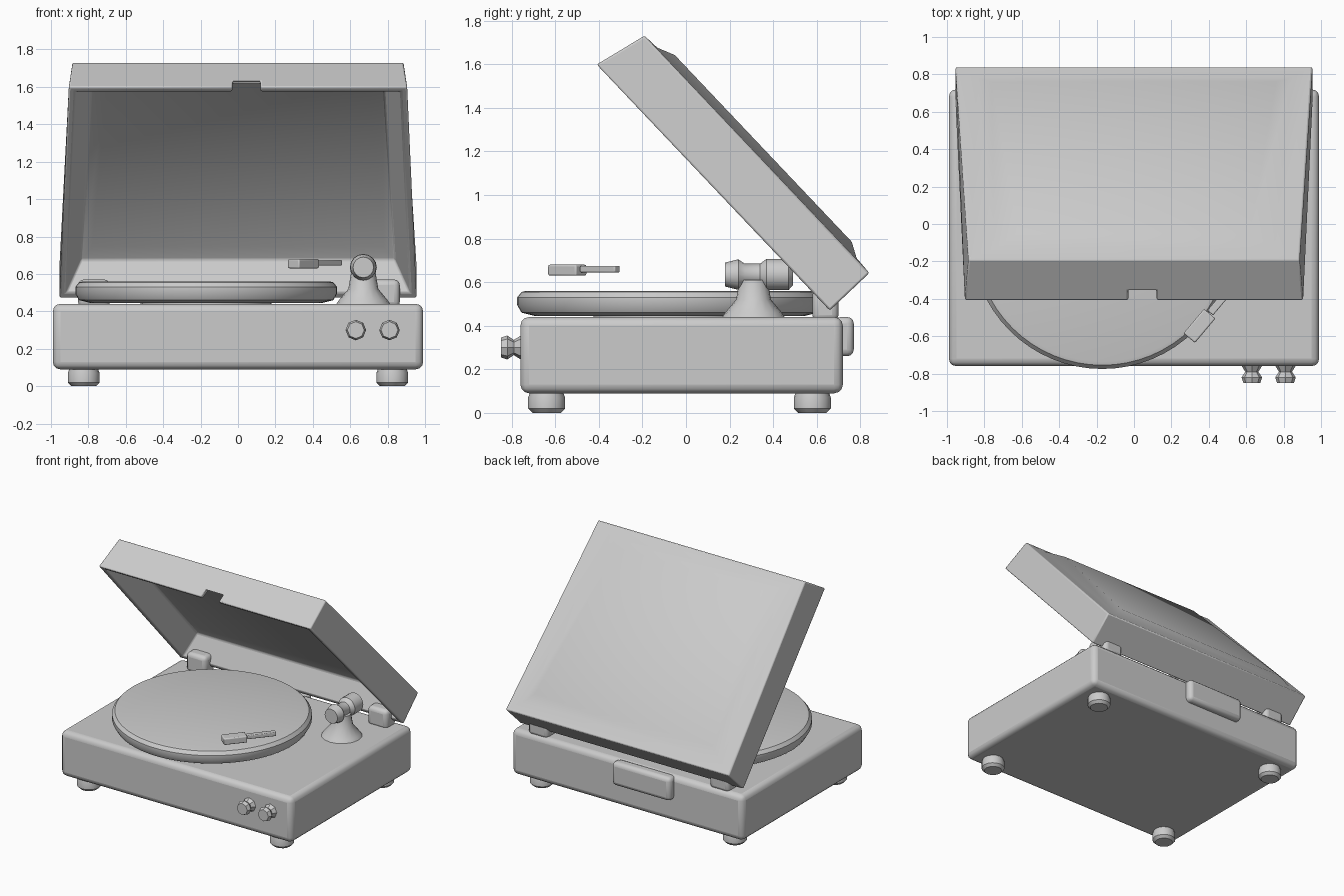
import bpy, bmesh, math
from mathutils import Vector, Matrix

if "Cube" in bpy.data.objects:
    bpy.data.objects.remove(bpy.data.objects["Cube"], do_unlink=True)

grey = bpy.data.materials.new("plain grey")
grey.use_nodes = True
grey.diffuse_color = (0.6, 0.6, 0.6, 1)
grey.node_tree.nodes["Principled BSDF"].inputs["Base Color"].default_value = (0.6, 0.6, 0.6, 1)


def finish(name, bm, bevel=0, segments=3, angle=35):
    """Turn a bmesh into a smooth shaded object with soft edges."""
    bmesh.ops.recalc_face_normals(bm, faces=bm.faces)
    mesh = bpy.data.meshes.new(name)
    bm.to_mesh(mesh)
    bm.free()
    ob = bpy.data.objects.new(name, mesh)
    bpy.context.collection.objects.link(ob)
    mesh.materials.append(grey)
    bpy.ops.object.select_all(action="DESELECT")
    ob.select_set(True)
    bpy.context.view_layer.objects.active = ob
    bpy.ops.object.shade_smooth_by_angle(angle=math.radians(angle))
    if bevel:
        mod = ob.modifiers.new("soft edges", "BEVEL")
        mod.width, mod.segments = bevel, segments
        mod.limit_method, mod.angle_limit = "ANGLE", math.radians(30)
    return ob


def box(name, low, high, bevel=0, turn=0):
    low, high = Vector(low), Vector(high)
    bm = bmesh.new()
    bmesh.ops.create_cube(bm, size=1, matrix=Matrix.Translation((low + high) / 2)
                          @ Matrix.Rotation(turn, 4, "Z")
                          @ Matrix.Diagonal((*(high - low), 1)))
    return finish(name, bm, bevel)


def turned(name, profile, place, sides=32, bevel=0, axis="Z"):
    """Stack rings of (radius, height) along an axis and close both ends."""
    bm = bmesh.new()
    rings = []
    for r, h in profile:
        rings.append([bm.verts.new((r * math.cos(a), r * math.sin(a), h))
                      for a in (math.tau * i / sides for i in range(sides))])
    for a, b in zip(rings, rings[1:]):
        for i in range(sides):
            j = (i + 1) % sides
            bm.faces.new((a[i], a[j], b[j], b[i]))
    bm.faces.new(rings[0][::-1])
    bm.faces.new(rings[-1])
    spin = Matrix.Rotation(math.pi / 2, 4, "X") if axis == "-Y" else Matrix()
    bm.transform(Matrix.Translation(place) @ spin)
    return finish(name, bm, bevel)


# Case with its rear socket block
box("case", (-0.99, -0.76, 0.09), (0.99, 0.72, 0.44), 0.04)
box("rear_block", (-0.4, 0.68, 0.26), (0.1, 0.77, 0.44), 0.03)

# Feet
for side, x in (("right", -0.825), ("left", 0.825)):
    for end, y in (("front", -0.64), ("back", 0.58)):
        turned(f"{end}_{side}_foot", [(0.065, 0), (0.085, 0.02), (0.085, 0.07), (0.07, 0.11)],
               (x, y, 0), 16)

# Front knobs
for name, x in (("inner_knob", 0.63), ("outer_knob", 0.81)):
    turned(name, [(0.06, 0), (0.035, 0.04), (0.055, 0.07), (0.045, 0.1)],
           (x, -0.75, 0.3), 8, axis="-Y")

# Platter on a short spindle boss
turned("platter_boss", [(0.35, 0), (0.35, 0.05)], (-0.17, -0.075, 0.42))
turned("platter", [(0.62, 0), (0.68, 0.015), (0.7, 0.05), (0.7, 0.085), (0.68, 0.11), (0.66, 0.115)],
       (-0.17, -0.075, 0.445), 64)

# Tone arm pivot and cartridge head
turned("arm_pillar", [(0.15, 0), (0.13, 0.03), (0.08, 0.09), (0.065, 0.18)], (0.67, 0.31, 0.43), 16)
turned("arm_pivot", [(0.05, 0), (0.072, 0.02), (0.072, 0.12), (0.05, 0.15),
                     (0.05, 0.22), (0.07, 0.25), (0.055, 0.31)], (0.67, 0.49, 0.635), 16, axis="-Y")
swing = math.radians(-40)
box("cartridge_head", (0.31, -0.63, 0.63), (0.39, -0.46, 0.68), 0.008, swing)
box("cartridge_lift", (0.455, -0.5, 0.645), (0.495, -0.29, 0.675), 0.006, swing)

# Hinges
for side, x in (("right", -0.77), ("left", 0.78)):
    box(f"{side}_hinge", (x - 0.085, 0.58, 0.42), (x + 0.085, 0.7, 0.57), 0.03)

# Lid: nested rectangles from the inner floor, over the rim, to the raised outer panel
# Each ring: hinge end, half width there, free end, half width there, depth
lid_rings = [
    (0.19, 0.78, 1.40, 0.70, 0.20),
    (0.12, 0.84, 1.46, 0.78, 0.17),
    (0.04, 0.92, 1.52, 0.87, 0.0),
    (0.0, 0.955, 1.555, 0.905, 0.0),
    (0.0, 0.955, 1.50, 0.885, 0.25),
    (0.09, 0.84, 1.42, 0.75, 0.255),
    (0.16, 0.76, 1.34, 0.62, 0.29),
]
along, outward = Vector((0, -0.688, 0.726)), Vector((0, 0.726, 0.688))
corner = Vector((0, 0.66, 0.47))
bm = bmesh.new()
loops = []
for u0, w0, u1, w1, depth in lid_rings:
    loops.append([bm.verts.new(corner + along * u + outward * depth + Vector((x, 0, 0)))
                  for u, x in ((u0, -w0), (u0, w0), (u1, w1), (u1, -w1))])
for a, b in zip(loops, loops[1:]):
    for i in range(4):
        j = (i + 1) % 4
        bm.faces.new((a[i], a[j], b[j], b[i]))
bm.faces.new(loops[0])
bm.faces.new(loops[-1])
lid = finish("lid", bm)

# Finger notch in the free edge of the lid
cutter = box("notch_cutter", (-0.03, -0.5, 1.5), (0.12, -0.3, 1.63))
cutter.hide_render = True
cutter.hide_set(True)
notch = lid.modifiers.new("finger notch", "BOOLEAN")
notch.operation, notch.object, notch.solver = "DIFFERENCE", cutter, "EXACT"
soft = lid.modifiers.new("soft edges", "BEVEL")
soft.width, soft.segments = 0.012, 2
soft.limit_method, soft.angle_limit = "ANGLE", math.radians(40)
